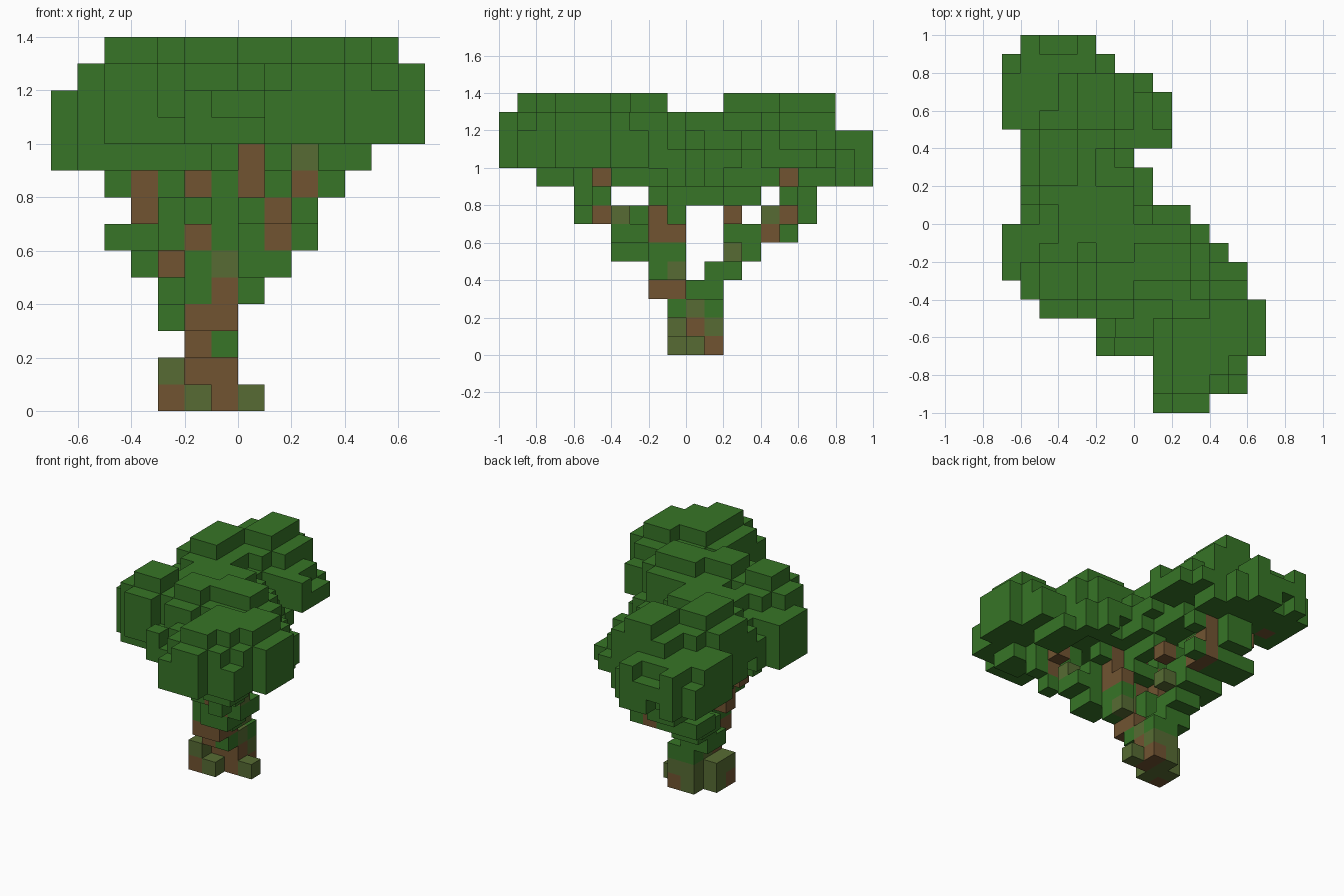
import bpy
import bmesh
import random
from itertools import product
from mathutils import Vector

random.seed(4)
SIZE = 0.1
old = bpy.data.objects.get("Cube")
if old:
    bpy.data.objects.remove(old)


def make_material(name, rgb):
    mat = bpy.data.materials.new(name)
    mat.use_nodes = True
    colour = (*rgb, 1)
    mat.diffuse_color = colour
    mat.node_tree.nodes["Principled BSDF"].inputs["Base Color"].default_value = colour
    return mat


GREEN, BROWN, OLIVE = range(3)
materials = [
    make_material("leaf green", (0.038, 0.178, 0.02)),
    make_material("bark brown", (0.165, 0.088, 0.031)),
    make_material("mossy olive", (0.095, 0.148, 0.033)),
]


def block(x, y, z):
    """All cells in a box given by three (start, stop) ranges."""
    return set(product(range(*x), range(*y), range(*z)))


def blocks(z, *boxes):
    """Several boxes, each one layer thick at height z."""
    return set().union(*(block(x, y, (z, z + 1)) for x, y in boxes))


# Crown outline: x range of every row, from the front to the back
rows = [(1, 4), (1, 6), (1, 6), (-2, 7), (-2, 7), (-5, 7), (-6, 6),
        (-7, 6), (-7, 4), (-7, 4), (-6, 3), (-6, 1), (-6, 1), (-6, 0),
        (-6, 2), (-7, 2), (-7, 2), (-7, 1), (-7, -1), (-6, -2)]
outline = {(x, y - 10) for y, span in enumerate(rows) for x in range(*span)}
sides = ((1, 0), (-1, 0), (0, 1), (0, -1))


def inner(x, y):
    return all((x + i, y + j) in outline for i, j in sides)


def crown_layer(z, chance, allowed):
    """Outline cells at one height, with the rim broken up at random."""
    return {(x, y, z) for x, y in sorted(outline)
            if allowed(x, y) and (inner(x, y) or random.random() < chance)}


def underside(x, y):
    """Where the crown hangs one layer lower, clear of the limbs."""
    if y < -1:
        return x < -1 and y >= -4
    return x < -1 if y == 5 else x < 0 or y < 4


# Raised clumps on top of the crown
clumps = blocks(13,
                ((-3, -1), (5, 8)), ((-5, -3), (2, 5)), ((-5, -3), (-4, -2)),
                ((-2, 0), (-4, -2)), ((0, 3), (-3, -1)),
                ((4, 5), (-8, -4)), ((5, 6), (-7, -4)), ((2, 4), (-9, -5)))

# Shoulders: one step around each clump, plus the middle saddle
shoulders = {(x, y, 12) for x, y, z in clumps}
shoulders |= {(x + i, y + j, 12) for x, y, z in clumps for i, j in sides
              if (x + i, y + j) in outline and y + j < 8}
shoulders |= blocks(12, ((-4, 0), (-1, 2)))

crown = clumps | shoulders | {(x, y, 11) for x, y, z in shoulders}
crown |= crown_layer(11, 0.45, lambda x, y: True)
crown |= crown_layer(10, 1, lambda x, y: True)
crown |= crown_layer(9, 0.7, underside)
crown |= blocks(9, ((3, 5), (-8, -6)), ((3, 4), (-6, -5)),
                ((1, 2), (-7, -4)), ((3, 5), (-4, -1)))

# Leafy branches: front limb, upright limbs and back limb at each height
branches = set()
branches |= blocks(8, ((3, 4), (-6, -5)), ((1, 2), (-5, -4)), ((1, 2), (-2, -1)),
                   ((-1, 0), (-2, 2)), ((-5, -4), (-1, 0)), ((-3, -2), (-1, 0)),
                   ((-5, -2), (2, 4)), ((-4, -2), (5, 7)), ((-1, 0), (5, 6)))
branches |= blocks(7, ((2, 3), (-6, -5)), ((0, 1), (-5, -4)), ((1, 2), (-3, -2)),
                   ((-1, 0), (-2, 0)), ((-3, -2), (-2, -1)), ((-2, -1), (-1, 0)),
                   ((-2, -1), (2, 3)), ((-4, -2), (4, 7)))
branches |= blocks(6, ((0, 3), (-4, -2)), ((-1, 0), (-2, -1)), ((-3, -2), (-2, -1)),
                   ((-3, -1), (2, 4)), ((-5, -2), (4, 6)), ((-1, 0), (5, 6)))
branches |= blocks(5, ((0, 2), (-4, -2)), ((0, 1), (-2, 0)), ((-2, -1), (-2, 0)),
                   ((-4, -1), (2, 4)))
branches |= blocks(4, ((0, 1), (-2, 0)), ((-2, -1), (-2, 0)), ((-3, -1), (1, 3)))
branches |= blocks(3, ((-3, -1), (0, 2)))

# Trunk with an uneven, flared foot
trunk = block((-2, 0), (0, 2), (0, 3)) | block((-3, -2), (-1, 1), (0, 2))
trunk |= blocks(2, ((-2, 0), (-1, 0))) | {(-2, -1, 0), (0, 0, 0)}

# Bare wood showing between the leaves: upright stems, then single knots
wood = block((0, 1), (-2, -1), (6, 10)) | block((-3, -2), (-1, 0), (5, 8))
wood |= block((-4, -3), (-1, 0), (7, 9)) | block((-2, -1), (5, 6), (6, 10))
wood |= block((-2, 0), (-2, 0), (3, 4))
wood |= {(-1, -2, 4), (1, -4, 6), (1, -4, 7), (1, -5, 7), (2, -6, 8), (2, -5, 9),
         (-2, -2, 6), (0, -1, 6), (-2, -2, 8), (-2, 0, 9),
         (-2, 4, 6), (-1, 2, 7), (-5, 5, 8), (-6, 6, 9)}
moss = {(0, -1, 4), (-1, -2, 5), (2, -4, 7), (2, -6, 9), (-1, 2, 5), (-2, 4, 7)}
branches |= wood | moss
crown -= branches

# Bark on the trunk
bark = {(-3, -1, 0), (-1, 0, 0), (-1, 1, 0), (-2, 0, 1), (-1, 0, 1), (-2, -1, 2)}
filled = crown | branches | trunk


def branch_colour(cell):
    return BROWN if cell in wood else OLIVE if cell in moss else GREEN


def trunk_colour(cell):
    x, y, z = cell
    if cell in bark:
        return BROWN
    return GREEN if z == 2 and y != 0 else OLIVE


def build(name, cells, colour):
    """Mesh the exposed cell sides only."""
    bm = bmesh.new()
    for cell in sorted(cells):
        centre = Vector(cell) + Vector((0.5, 0.5, 0.5))
        for axis, sign in product(range(3), (-1, 1)):
            step = [0, 0, 0]
            step[axis] = sign
            if tuple(c + s for c, s in zip(cell, step)) in filled:
                continue
            normal = Vector(step)
            u = Vector([float(i == (axis + 1) % 3) for i in range(3)])
            v = normal.cross(u)
            corners = [u + v, v - u, -u - v, u - v]
            face = bm.faces.new([bm.verts.new((centre + (normal + c) / 2) * SIZE)
                                 for c in corners])
            face.material_index = colour(cell)
    bmesh.ops.remove_doubles(bm, verts=bm.verts, dist=SIZE / 100)
    mesh = bpy.data.meshes.new(name)
    bm.to_mesh(mesh)
    bm.free()
    for mat in materials:
        mesh.materials.append(mat)
    obj = bpy.data.objects.new(name, mesh)
    bpy.context.collection.objects.link(obj)


build("leaf_crown", crown, lambda cell: GREEN)
build("branches", branches, branch_colour)
build("trunk", trunk, trunk_colour)
